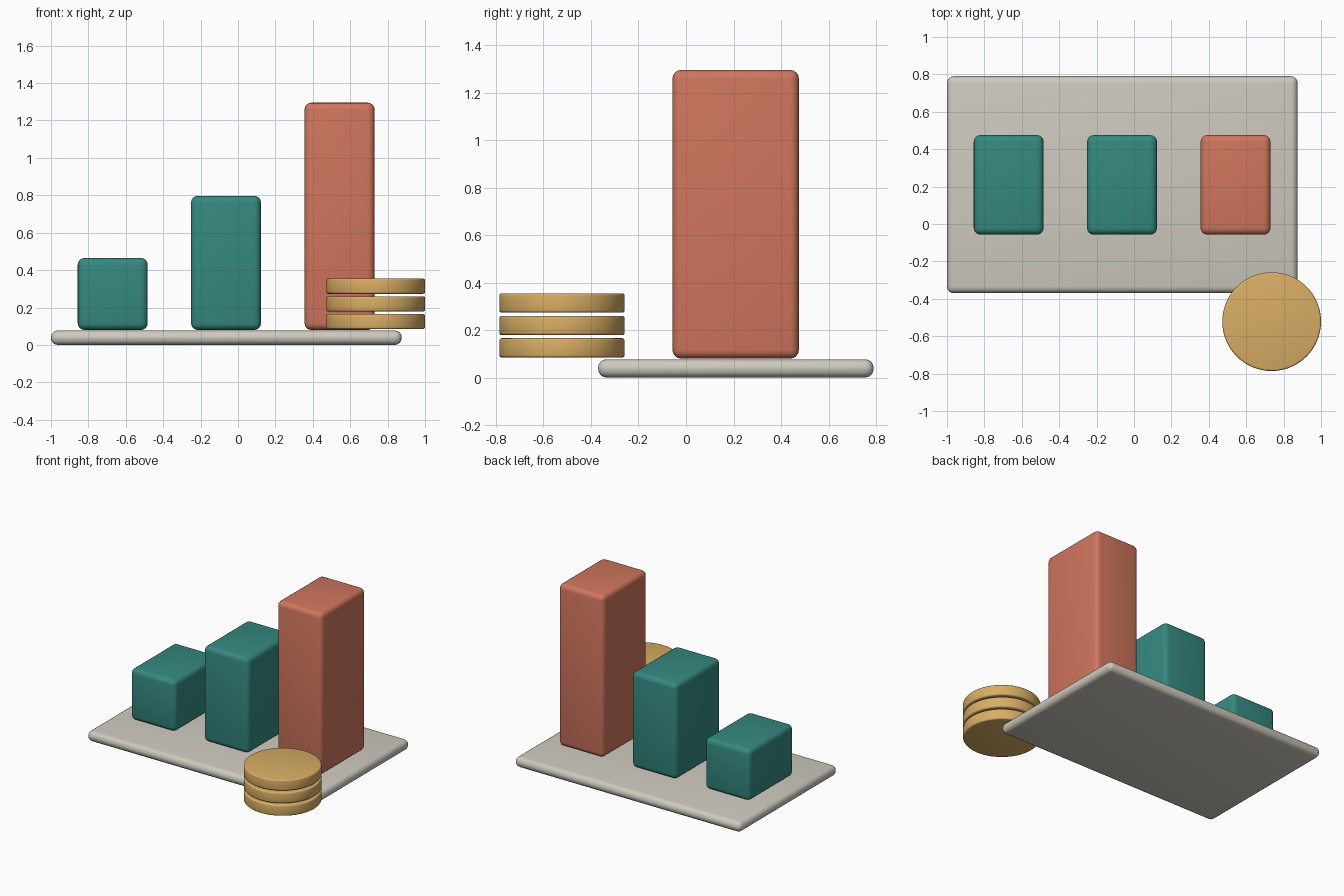
import bpy
import math

if "Cube" in bpy.data.objects:
    bpy.data.objects.remove(bpy.data.objects["Cube"])


def material(name, color):
    mat = bpy.data.materials.new(name)
    mat.diffuse_color = (*color, 1)
    mat.use_nodes = True
    mat.node_tree.nodes["Principled BSDF"].inputs["Base Color"].default_value = mat.diffuse_color
    return mat


stone = material("warm_grey", (0.62, 0.59, 0.52))
teal = material("teal", (0.035, 0.25, 0.215))
coral = material("coral", (0.63, 0.18, 0.11))
gold = material("gold", (0.69, 0.42, 0.13))


def finish(name, mat, bevel, segments):
    """Round the edges of the active object, shade it and colour it."""
    obj = bpy.context.object
    obj.name = name
    obj.data.materials.append(mat)
    mod = obj.modifiers.new("rounded_edges", 'BEVEL')
    mod.width = bevel
    mod.segments = segments
    mod.limit_method = 'ANGLE'
    mod.angle_limit = math.radians(40)
    bpy.ops.object.modifier_apply(modifier=mod.name)
    bpy.ops.object.shade_smooth_by_angle(angle=math.radians(40))


def rounded_box(name, low, high, mat, bevel):
    center = [(a + b) / 2 for a, b in zip(low, high)]
    bpy.ops.mesh.primitive_cube_add(size=1, location=center)
    bpy.context.object.scale = [b - a for a, b in zip(low, high)]
    bpy.ops.object.transform_apply(location=False, rotation=False, scale=True)
    finish(name, mat, bevel, 4)


# Base plate
rounded_box("base_plate", (-1, -0.37, 0), (0.875, 0.79, 0.077), stone, 0.036)

# Chart bars, rising to the right
bars = [("short_bar", -0.67, 0.465, teal),
        ("middle_bar", -0.064, 0.797, teal),
        ("tall_bar", 0.543, 1.295, coral)]
for name, x, top, mat in bars:
    rounded_box(name, (x - 0.187, -0.057, 0.08), (x + 0.187, 0.475, top), mat, 0.036)

# Stack of coins with narrow gaps
for i in range(3):
    bpy.ops.mesh.primitive_cylinder_add(
        vertices=64, radius=0.264, depth=0.081,
        location=(0.736, -0.522, 0.125 + 0.0945 * i))
    finish(f"coin_{i + 1}", gold, 0.01, 3)
